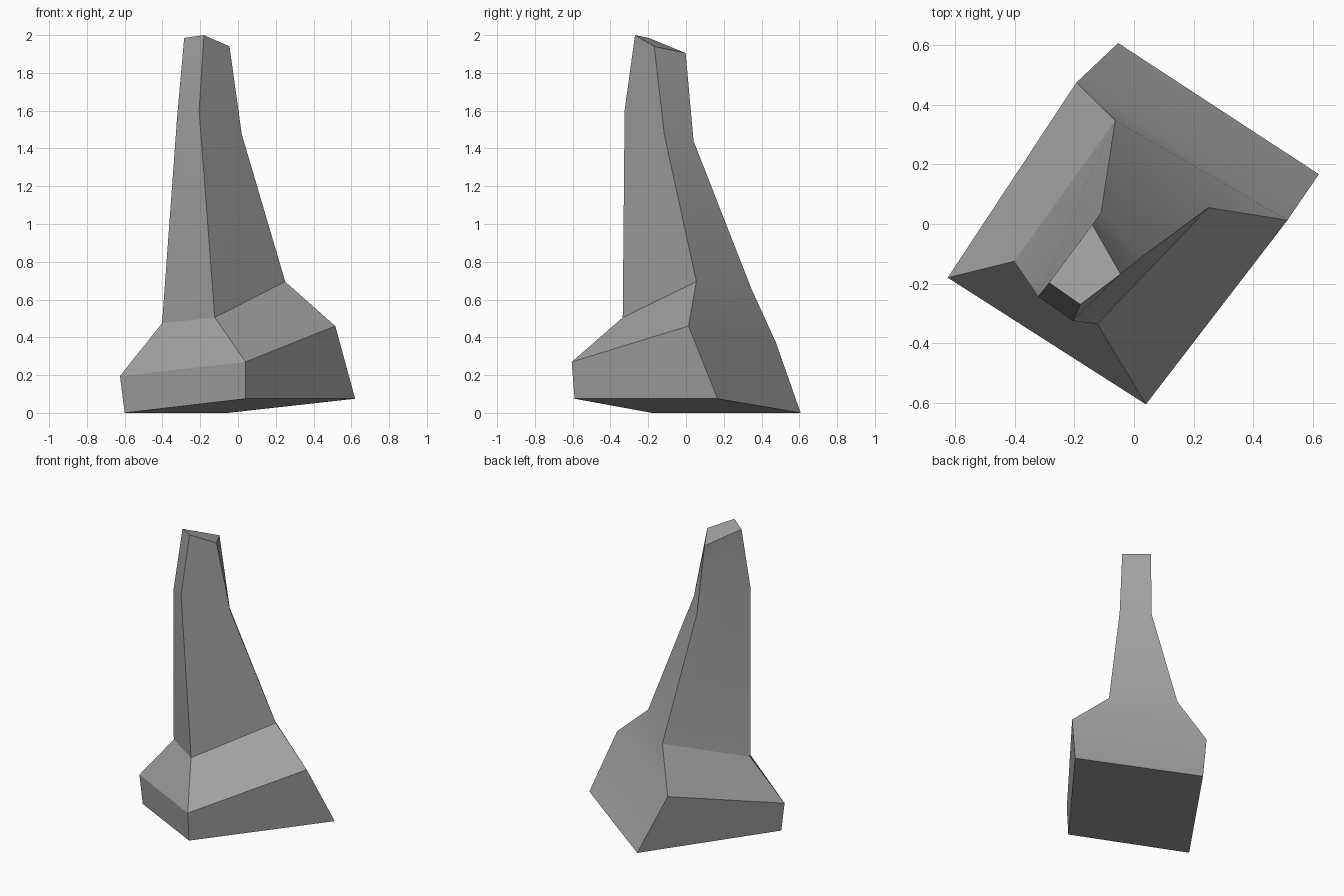
import bpy
import bmesh

cube = bpy.data.objects.get("Cube")
if cube:
    bpy.data.objects.remove(cube, do_unlink=True)

# Stone colour
stone = bpy.data.materials.new("grey_stone")
stone.use_nodes = True
colour = (0.36, 0.36, 0.36, 1)
stone.diffuse_color = colour
bsdf = stone.node_tree.nodes["Principled BSDF"]
bsdf.inputs["Base Color"].default_value = colour
bsdf.inputs["Roughness"].default_value = 0.9

# Four-cornered sections from foot to tip, each listed right, front, left, back
sections = [
    [(-.60, -.18, 0), (.04, -.59, .075), (.62, .167, .075), (-.053, .607, 0)],
    [(-.625, -.18, .195), (.04, -.605, .27), (.515, .013, .46), (-.193, .475, .375)],
    [(-.402, -.125, .475), (-.123, -.335, .505), (.25, .055, .695), (-.063, .347, .655)],
    [(-.322, -.243, 1.57), (-.206, -.325, 1.60), (.02, -.115, 1.475), (-.11, .04, 1.44)],
    [(-.285, -.197, 1.985), (-.18, -.27, 2), (-.045, -.168, 1.94), (-.14, -.002, 1.905)],
]

# Leaning pillar: loft the sections and cap both ends
bm = bmesh.new()
rings = [[bm.verts.new(p) for p in section] for section in sections]
for low, high in zip(rings, rings[1:]):
    for i in range(4):
        j = (i + 1) % 4
        bm.faces.new((low[i], low[j], high[j], high[i]))
bm.faces.new(rings[0][::-1])
bm.faces.new(rings[-1])

mesh = bpy.data.meshes.new("stone_pillar")
bm.to_mesh(mesh)
bm.free()
mesh.materials.append(stone)
pillar = bpy.data.objects.new("stone_pillar", mesh)
bpy.context.collection.objects.link(pillar)

# Soften only the gentle bends
bpy.context.view_layer.objects.active = pillar
pillar.select_set(True)
bpy.ops.object.shade_smooth_by_angle(angle=0.35)
